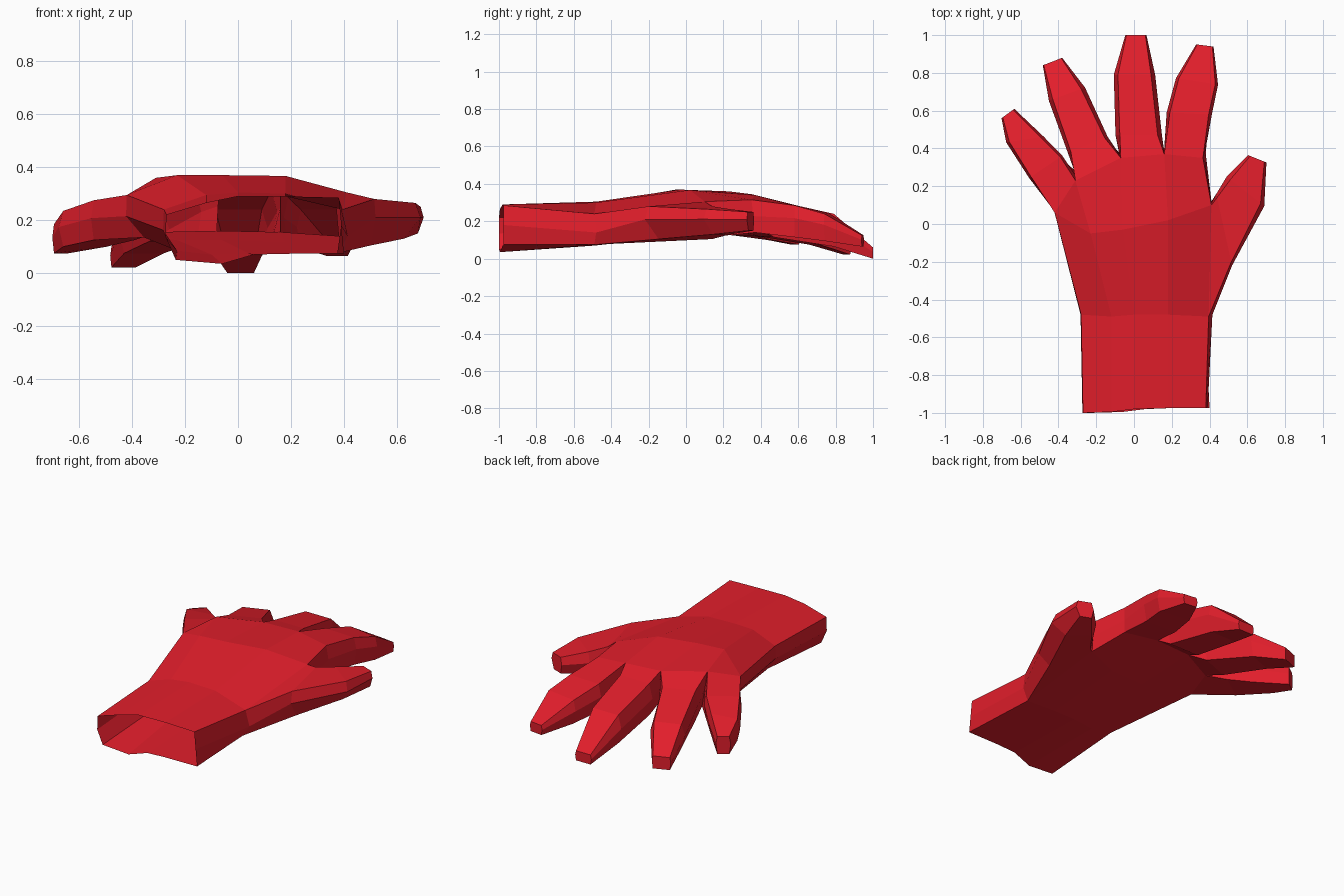
import bpy, bmesh
from mathutils import Vector

if "Cube" in bpy.data.objects:
    bpy.data.objects.remove(bpy.data.objects["Cube"])

red = bpy.data.materials.new("glove_red")
red.diffuse_color = (0.76, 0.013, 0.024, 1)
red.use_nodes = True
red.node_tree.nodes["Principled BSDF"].inputs["Base Color"].default_value = red.diffuse_color


def make(name, bm):
    """Clean the mesh and add it as a flat-shaded object."""
    bmesh.ops.remove_doubles(bm, verts=bm.verts[:], dist=0.001)
    bmesh.ops.recalc_face_normals(bm, faces=bm.faces[:])
    mesh = bpy.data.meshes.new(name)
    bm.to_mesh(mesh)
    bm.free()
    mesh.materials.append(red)
    bpy.context.collection.objects.link(bpy.data.objects.new(name, mesh))


def quad(bm, pts):
    """Face from points, skipping repeated ones."""
    unique = []
    for p in pts:
        if all((Vector(p) - Vector(q)).length > 0.001 for q in unique):
            unique.append(p)
    if len(unique) > 2:
        bm.faces.new([bm.verts.new(p) for p in unique])


# Cuff end, palm start, palm middle and knuckles; columns from little finger to thumb
top = [
    [(-.27, -1, .22), (-.12, -.995, .265), (0, -.98, .29), (.18, -.975, .29), (.38, -.975, .285)],
    [(-.28, -.48, .24), (-.12, -.49, .295), (0, -.48, .305), (.18, -.48, .30), (.395, -.49, .24)],
    [(-.42, .06, .295), (-.23, -.05, .37), (-.06, -.03, .37), (.18, .02, .367), (.41, .10, .305)],
    [(-.42, .06, .295), (-.31, .23, .36), (-.07, .35, .345), (.16, .37, .34), (.365, .35, .315)],
]
bottom = [
    [(-.235, -1, .05), (-.06, -.995, .035), (.06, -.98, .07), (.18, -.975, .073), (.40, -.975, .075)],
    [(-.23, -.48, .085), (-.10, -.49, .07), (.04, -.48, .075), (.18, -.48, .075), (.375, -.49, .075)],
    [(-.355, .08, .135), (-.23, -.02, .125), (-.06, 0, .125), (.18, .02, .115), (.41, .12, .115)],
    [(-.355, .08, .135), (-.30, .27, .155), (-.08, .38, .16), (.16, .40, .155), (.38, .37, .14)],
]


def ridge(r, c):
    """Point halfway down the wall under a palm point; it bulges on the outer edges."""
    t, b = Vector(top[r][c]), Vector(bottom[r][c])
    m = t.lerp(b, 0.5)
    if c == 0:
        m.x = t.x - 0.003
    if c == 4 and r == 1:
        m = Vector((0.415, -0.48, 0.14))
    return m


bm = bmesh.new()
for r in range(3):
    for grid in (top, bottom):
        for c in range(4):
            quad(bm, (grid[r][c], grid[r][c + 1], grid[r + 1][c + 1], grid[r + 1][c]))
    for c in (0, 4):
        if (r, c) != (1, 4):  # gap where the thumb joins
            quad(bm, (top[r][c], top[r + 1][c], ridge(r + 1, c), ridge(r, c)))
            quad(bm, (ridge(r, c), ridge(r + 1, c), bottom[r + 1][c], bottom[r][c]))
make("palm_and_cuff", bm)


def digit(name, start, end, sections, tuck=0.0):
    """Six-sided loft from two palm points; section = top edge a and b, top and bottom z, bulge.
    Tuck draws the lower b edge inward, except at the tip."""
    (r0, c0), (r1, c1) = start, end
    rings = [[top[r0][c0], top[r1][c1], ridge(r1, c1), bottom[r1][c1], bottom[r0][c0], ridge(r0, c0)]]
    for i, ((ax, ay), (bx, by), zt, zb, bulge) in enumerate(sections):
        a, b = Vector((ax, ay, zt)), Vector((bx, by, zt))
        way = (b - a).normalized()
        side = way * bulge
        inward = way * (tuck if i < len(sections) - 1 else tuck * 0.2)
        drop = Vector((0, 0, zb - zt))
        rings.append([a, b, b + side + drop * 0.4, b - inward + drop, a + drop, a - side + drop * 0.45])
    bm = bmesh.new()
    for p, q in zip(rings, rings[1:]):
        for i in range(6):
            j = (i + 1) % 6
            quad(bm, (p[i], p[j], q[j], q[i]))
    quad(bm, rings[-1])
    make(name, bm)


# Four fingers, each starting between two knuckle points
fingers = {
    "little_finger": [((-.545, .25), (-.39, .355), .275, .125, .012),
                      ((-.66, .435), (-.495, .46), .235, .10, .017),
                      ((-.695, .565), (-.64, .605), .185, .075, .008)],
    "ring_finger": [((-.335, .385), (-.155, .455), .305, .12, .017),
                    ((-.43, .66), (-.28, .715), .225, .075, .022),
                    ((-.478, .842), (-.385, .878), .10, .022, .005)],
    "middle_finger": [((-.075, .47), (.125, .47), .312, .115, .023),
                      ((-.085, .79), (.09, .79), .24, .065, .022),
                      ((-.04, 1), (.06, 1), .06, 0, .006)],
    "index_finger": [((.19, .59), (.395, .58), .285, .115, .017),
                     ((.237, .77), (.43, .74), .24, .095, .015),
                     ((.335, .95), (.415, .94), .125, .065, .006)],
}
for i, (name, sections) in enumerate(fingers.items()):
    digit(name, (3, i), (3, i + 1), sections)

# Thumb, from the gap in the palm's side
digit("thumb", (2, 4), (1, 4),
      [((.44, .14), (.515, -.20), .28, .105, .02),
       ((.51, .235), (.67, .11), .265, .13, .025),
       ((.615, .36), (.69, .33), .25, .15, .012)], tuck=0.055)
